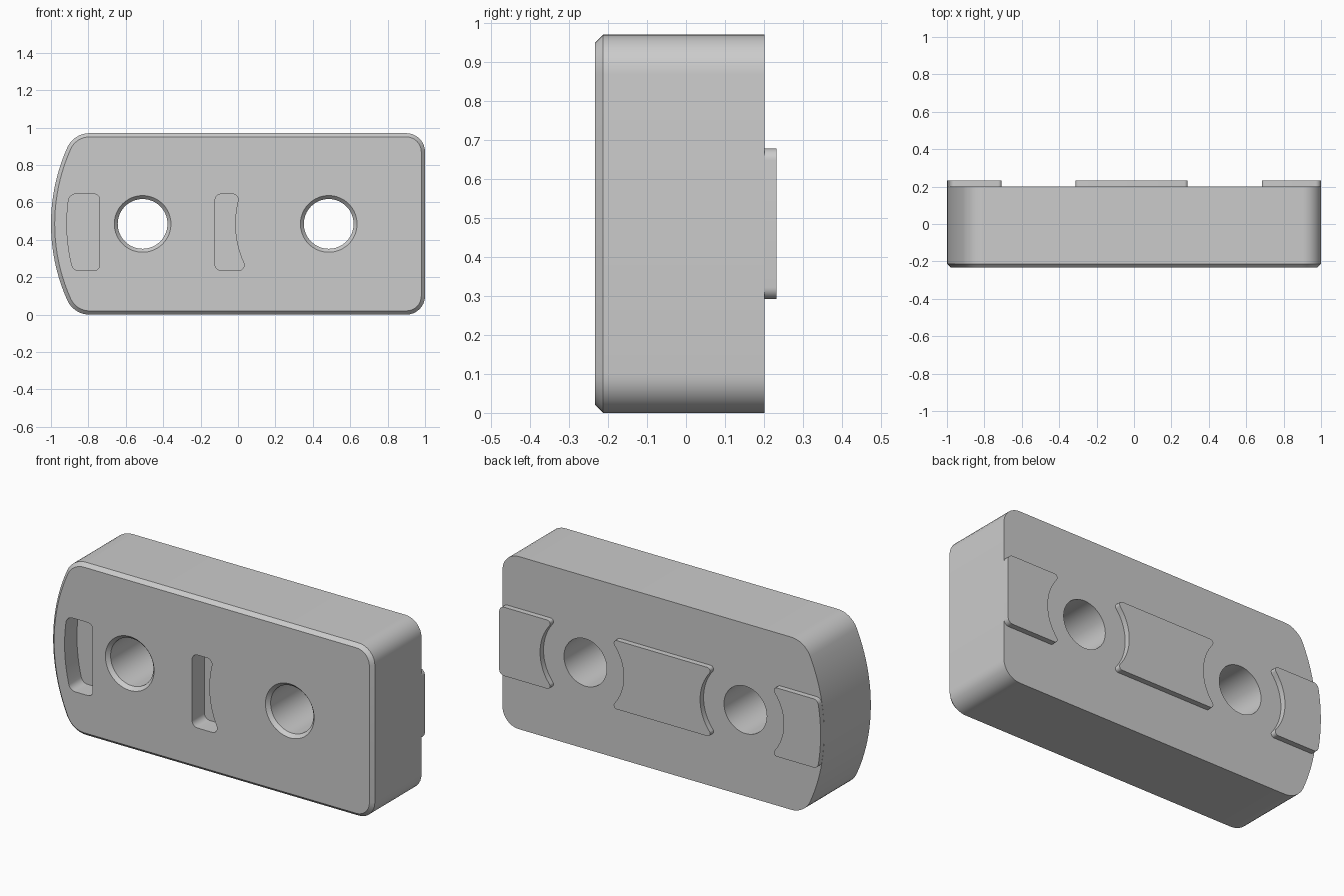
import bpy, bmesh, math

if "Cube" in bpy.data.objects:
    bpy.data.objects.remove(bpy.data.objects["Cube"])

HEIGHT = 0.97
MID = HEIGHT / 2
FRONT, BACK, PAD_BACK = -0.233, 0.201, 0.232
CHAMFER = 0.02
HOLES = (-0.51, 0.485)

grey = bpy.data.materials.new("plain grey")
grey.use_nodes = True
grey.diffuse_color = (0.6, 0.6, 0.6, 1)
grey.node_tree.nodes["Principled BSDF"].inputs["Base Color"].default_value = (0.6, 0.6, 0.6, 1)


def side(d, cx, radius, z0, z1, r, steps=8, arc_steps=20):
    """Points up one side of a profile, with rounded corners.
    d: +1 right, -1 left. radius: 0 straight, positive bulging, negative hollow."""
    s = 1 if radius >= 0 else -1
    big = abs(radius)

    def corner(zf):
        if not big:
            return cx - d * r, 0.0
        dz = zf - MID
        dx = s * math.sqrt((big - s * r) ** 2 - dz ** 2)
        return cx + d * dx, math.atan2(s * dz, s * dx)

    def fillet(zf, start, end, fx):
        angles = [start + (end - start) * i / steps for i in range(steps + 1)]
        return [(fx + d * r * math.cos(a), zf + r * math.sin(a)) for a in angles]

    low_x, low_a = corner(z0 + r)
    high_x, high_a = corner(z1 - r)
    points = fillet(z0 + r, -math.pi / 2, low_a, low_x)
    top = fillet(z1 - r, high_a, math.pi / 2, high_x)
    if big:
        za, zb = points[-1][1], top[0][1]
        for i in range(1, arc_steps):
            z = za + (zb - za) * i / arc_steps
            points.append((cx + s * d * math.sqrt(big ** 2 - (z - MID) ** 2), z))
    return points + top


def profile(left, right, z0, z1):
    """Closed outline from (centre, radius, corner radius) for each side."""
    return (side(1, *right[:2], z0, z1, right[2])
            + side(-1, *left[:2], z0, z1, left[2])[::-1])


def circle(cx, r, n=64):
    return [(cx + r * math.cos(math.tau * i / n), MID + r * math.sin(math.tau * i / n))
            for i in range(n)]


def loft(name, rings):
    """Solid through matching outlines, each given with its y position."""
    bm = bmesh.new()
    loops = [[bm.verts.new((x, y, z)) for x, z in pts] for y, pts in rings]
    for a, b in zip(loops, loops[1:]):
        for i in range(len(a)):
            j = (i + 1) % len(a)
            bm.faces.new((a[i], a[j], b[j], b[i]))
    bm.faces.new(loops[0])
    bm.faces.new(loops[-1])
    bmesh.ops.recalc_face_normals(bm, faces=bm.faces[:])
    mesh = bpy.data.meshes.new(name)
    bm.to_mesh(mesh)
    bm.free()
    mesh.materials.append(grey)
    obj = bpy.data.objects.new(name, mesh)
    bpy.context.collection.objects.link(obj)
    return obj


def activate(obj):
    bpy.ops.object.select_all(action='DESELECT')
    obj.select_set(True)
    bpy.context.view_layer.objects.active = obj


def cut(target, cutter):
    cutter.hide_render = True
    activate(target)
    mod = target.modifiers.new("cut", 'BOOLEAN')
    mod.operation, mod.solver, mod.object = 'DIFFERENCE', 'EXACT', cutter
    bpy.ops.object.modifier_apply(modifier=mod.name)
    bpy.data.objects.remove(cutter)


# Body: bowed left end, straight right end, chamfered front rim
def body_outline(inset):
    return profile((0, 1 - inset, 0.13 - inset), (1 - inset, 0, 0.1 - inset),
                   inset, HEIGHT - inset)


body = loft("body", [(FRONT, body_outline(CHAMFER)),
                     (FRONT + CHAMFER, body_outline(0)),
                     (BACK, body_outline(0))])

# Through holes with a countersunk front edge
for x in HOLES:
    cut(body, loft("hole_cutter", [(FRONT - 0.02, circle(x, 0.17)),
                                   (FRONT + 0.02, circle(x, 0.133)),
                                   (BACK + 0.1, circle(x, 0.133))]))

# Two blind pockets in the front
pockets = [profile((0, 0.915, 0.04), (-0.74, 0, 0.03), 0.235, 0.645),
           profile((-0.123, 0, 0.035), (HOLES[1], -0.5, 0.03), 0.235, 0.645)]
for outline in pockets:
    cut(body, loft("pocket_cutter", [(FRONT - 0.1, outline), (FRONT + 0.11, outline)]))

# Raised pads on the back, hollowed around the holes
hollow = 0.26
pads = {
    "right_pad": ((0, 0.999, 0.03), (HOLES[0], -hollow, 0.018)),
    "middle_pad": ((HOLES[0], -hollow, 0.018), (HOLES[1], -hollow, 0.018)),
    "left_pad": ((HOLES[1], -hollow, 0.018), (0.999, 0, 0.03)),
}
parts = [body]
for name, (left, right) in pads.items():
    outline = profile(left, right, MID - 0.193, MID + 0.193)
    parts.append(loft(name, [(BACK, outline), (PAD_BACK, outline)]))

for part in parts:
    activate(part)
    bpy.ops.object.shade_smooth_by_angle(angle=math.radians(30))
